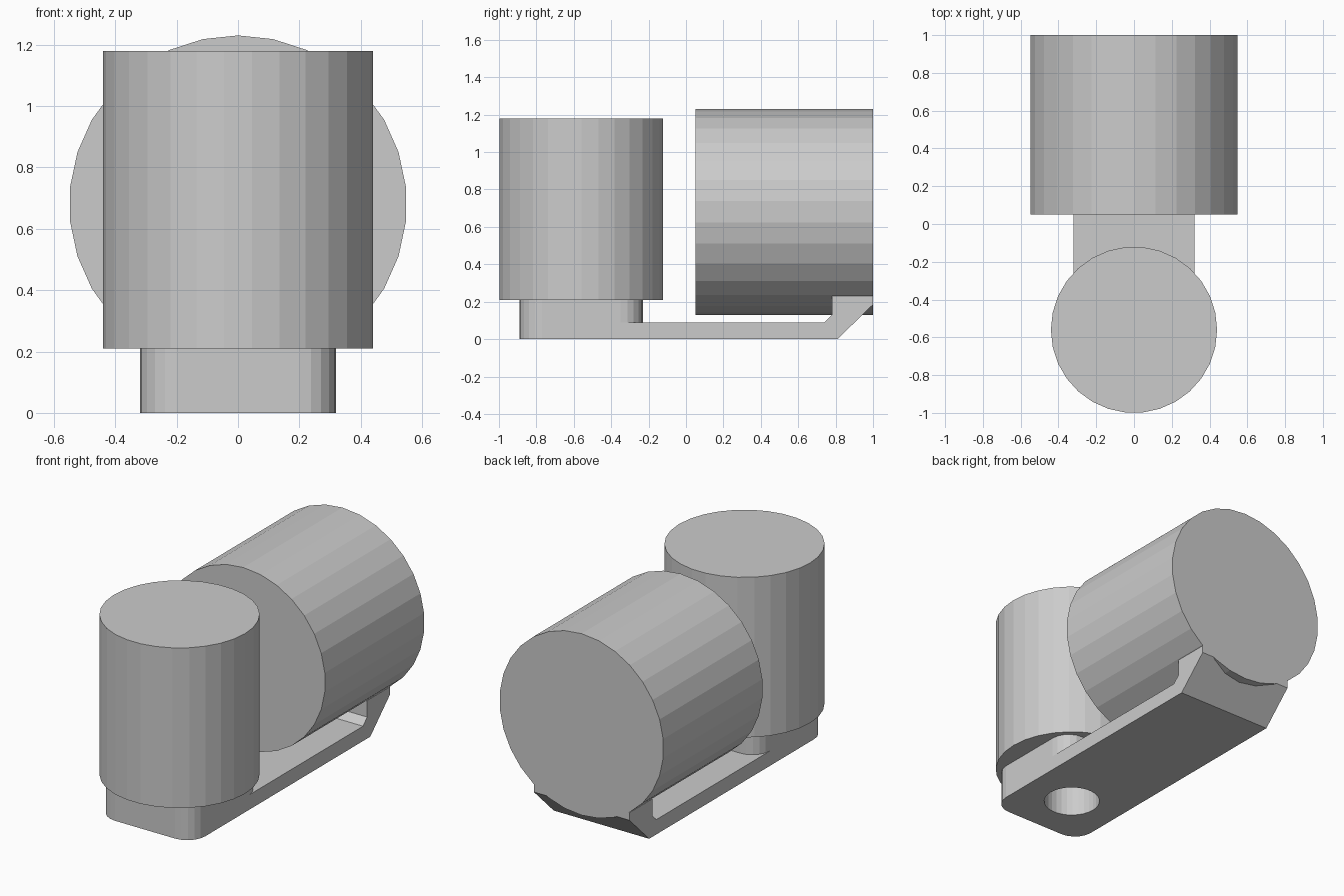
import bpy, bmesh
from math import sin, cos, pi, radians

if "Cube" in bpy.data.objects:
    bpy.data.objects.remove(bpy.data.objects["Cube"])


def prism(name, pts, place, lo, hi):
    """Extrude a 2D outline from lo to hi; place maps (u, v, depth) to xyz."""
    bm = bmesh.new()
    a = [bm.verts.new(place(u, v, lo)) for u, v in pts]
    b = [bm.verts.new(place(u, v, hi)) for u, v in pts]
    n = len(pts)
    bm.faces.new(a)
    bm.faces.new(b)
    for i in range(n):
        j = (i + 1) % n
        bm.faces.new((a[i], a[j], b[j], b[i]))
    bmesh.ops.recalc_face_normals(bm, faces=bm.faces)
    me = bpy.data.meshes.new(name)
    bm.to_mesh(me)
    bm.free()
    ob = bpy.data.objects.new(name, me)
    bpy.context.collection.objects.link(ob)
    return ob


def circle(cu, cv, r, n, start=0.0):
    return [(cu + r * cos(start + 2 * pi * i / n),
             cv + r * sin(start + 2 * pi * i / n)) for i in range(n)]


def rounded_rect(cu, cv, hu, hv, r, steps=5):
    pts = []
    for k, (su, sv) in enumerate([(1, 1), (-1, 1), (-1, -1), (1, -1)]):
        for i in range(steps + 1):
            t = radians(90 * k + 90 * i / steps)
            pts.append((cu + su * (hu - r) + r * cos(t),
                        cv + sv * (hv - r) + r * sin(t)))
    return pts


def boolean(target, cutter, op):
    m = target.modifiers.new(op.lower(), 'BOOLEAN')
    m.operation = op
    m.solver = 'EXACT'
    m.object = cutter
    bpy.context.view_layer.objects.active = target
    bpy.ops.object.modifier_apply(modifier=m.name)
    bpy.data.objects.remove(cutter, do_unlink=True)


along_x = lambda u, v, d: (d, u, v)
along_y = lambda u, v, d: (u, d, v)
along_z = lambda u, v, d: (u, v, d)

# Upright and lying cylinders
prism("upright_cylinder", circle(0, -0.56, 0.44, 30), along_z, 0.21, 1.18)
prism("lying_cylinder", circle(0, 0.68, 0.55, 30, pi / 2), along_y, 0.05, 1.0)

# Bracket: flat arm with a chamfered hook at the back
arm = [(-0.56, 0), (0.81, 0), (1.0, 0.185), (1.0, 0.23), (0.78, 0.23),
       (0.78, 0.13), (0.74, 0.09), (-0.56, 0.09)]
bracket = prism("bracket", arm, along_x, -0.32, 0.32)

# Raised rounded block under the upright cylinder, with a hole from below
block = prism("block", rounded_rect(0, -0.56, 0.32, 0.33, 0.12), along_z, 0, 0.21)
boolean(bracket, block, 'UNION')
hole = prism("hole", circle(0, -0.56, 0.16, 30), along_z, -0.1, 0.3)
boolean(bracket, hole, 'DIFFERENCE')
